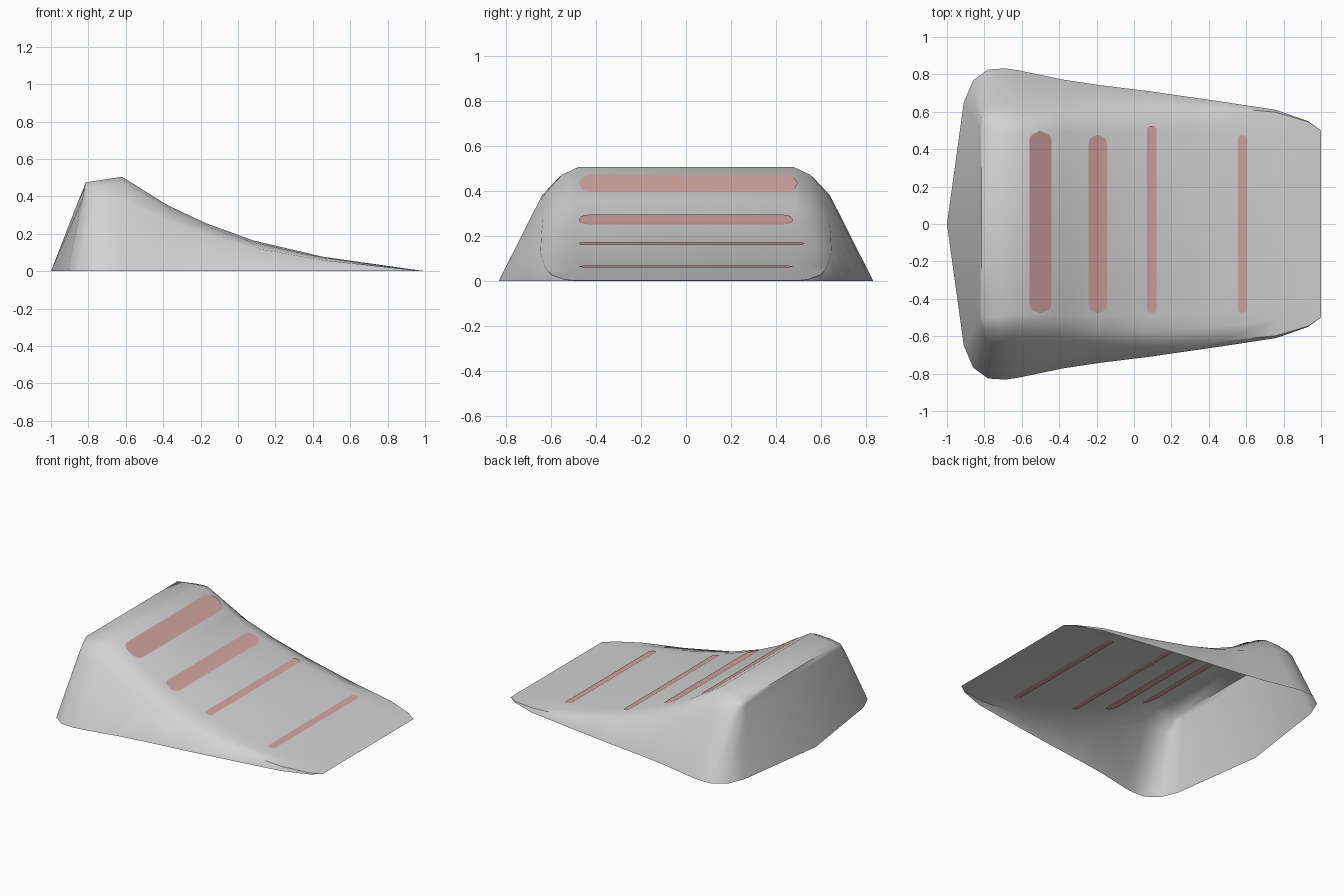
import bpy, bmesh, math

if "Cube" in bpy.data.objects:
    bpy.data.objects.remove(bpy.data.objects["Cube"])


def material(name, rgb):
    m = bpy.data.materials.new(name)
    m.diffuse_color = (*rgb, 1)
    m.use_nodes = True
    m.node_tree.nodes["Principled BSDF"].inputs["Base Color"].default_value = m.diffuse_color
    return m


def finish(name, bm, mat, angle):
    me = bpy.data.meshes.new(name)
    bm.to_mesh(me)
    bm.free()
    me.materials.append(mat)
    ob = bpy.data.objects.new(name, me)
    bpy.context.collection.objects.link(ob)
    bpy.ops.object.select_all(action='DESELECT')
    ob.select_set(True)
    bpy.context.view_layer.objects.active = ob
    bpy.ops.object.shade_smooth_by_angle(angle=math.radians(angle))
    return ob


grey = material("light grey", (0.65, 0.65, 0.65))
red = material("faded red", (0.65, 0.38, 0.36))

# Side profile: x, top height, base half width
PROFILE = [(1.0, 0.001, 0.50), (0.93, 0.01, 0.55), (0.76, 0.034, 0.61),
           (0.45, 0.078, 0.657), (0.08, 0.165, 0.71), (-0.18, 0.26, 0.742),
           (-0.38, 0.355, 0.772), (-0.62, 0.505, 0.822)]


def height(x):
    for (xa, za, _), (xb, zb, _) in zip(PROFILE, PROFILE[1:]):
        if xb <= x <= xa:
            return zb + (za - zb) * (x - xb) / (xa - xb)
    return 0


# Half sections: base, outer shoulder, mid shoulder, top edge
sections = []
for x, z, yb in PROFILE:
    yo = yb - 0.5 * 0.76 * z
    sections.append([(x, yb, 0), (x, yo, 0.76 * z),
                     (x, yo - 0.08, 0.935 * z), (x, yo - 0.15, z)])

# Rounded back corner, fanning into the end of the ridge
END = (-0.815, 0.5, 0.475)
sections += [
    [(-0.69, 0.832, 0), (-0.70, 0.64, 0.38), (-0.71, 0.565, 0.46), (-0.715, 0.495, 0.49)],
    [(-0.78, 0.826, 0), (-0.775, 0.63, 0.375), (-0.792, 0.565, 0.445), END],
    [(-0.86, 0.768, 0), (-0.815, 0.59, 0.38), (-0.813, 0.545, 0.442), END],
    [(-0.91, 0.65, 0), (-0.834, 0.53, 0.38), (-0.822, 0.51, 0.442), END],
    [(-1.0, 0, 0), (-0.852, 0, 0.38), (-0.826, 0, 0.442), (-0.815, 0, 0.475)],
]

# Open ramp shell: both side walls, then the deck across the middle
bm = bmesh.new()


def face(points):
    unique = list(dict.fromkeys(points))
    if len(unique) > 2:
        bm.faces.new([bm.verts.new(p) for p in unique])


def mirrored(points):
    return [(x, -y, z) for x, y, z in reversed(points)]


for a, b in zip(sections, sections[1:]):
    for i in range(3):
        quad = [a[i], a[i + 1], b[i + 1], b[i]]
        face(quad)
        face(mirrored(quad))
deck = [s[3] for s in sections[:10]]
for p, q in zip(deck, deck[1:]):
    half = [p, (p[0], 0, p[2]), (q[0], 0, q[2]), q]
    face(half)
    face(mirrored(half))
bmesh.ops.remove_doubles(bm, verts=bm.verts, dist=0.0005)
bmesh.ops.recalc_face_normals(bm, faces=bm.faces)
if sum(f.normal.z for f in bm.faces) < 0:
    bmesh.ops.reverse_faces(bm, faces=bm.faces)
finish("ramp_shell", bm, grey, 55)


# Rounded stripes, shown on both sides of the thin deck
def stripe(name, x0, x1, y0, y1):
    bm = bmesh.new()
    r = 0.45 * (x1 - x0)
    ds = (0, 0.1 * r, 0.35 * r, r)
    xs = sorted({x0 + d for d in ds} | {x1 - d for d in ds}
                | {p[0] for p in PROFILE if x0 < p[0] < x1})
    for off in (0.004, -0.004):
        rows = []
        for x in xs:
            d = min(x - x0, x1 - x, r)
            inset = r - math.sqrt(max(0, r * r - (r - d) ** 2))
            z = height(x) + off
            rows.append([bm.verts.new((x, y0 + inset, z)),
                         bm.verts.new((x, y1 - inset, z))])
        for a, b in zip(rows, rows[1:]):
            quad = [a[0], b[0], b[1], a[1]]
            bm.faces.new(quad if off > 0 else quad[::-1])
    finish(name, bm, red, 40)


for i, args in enumerate([(-0.56, -0.44, -0.475, 0.495),
                          (-0.243, -0.145, -0.475, 0.475),
                          (0.07, 0.12, -0.475, 0.525),
                          (0.555, 0.605, -0.475, 0.475)]):
    stripe(f"stripe_{i + 1}", *args)
